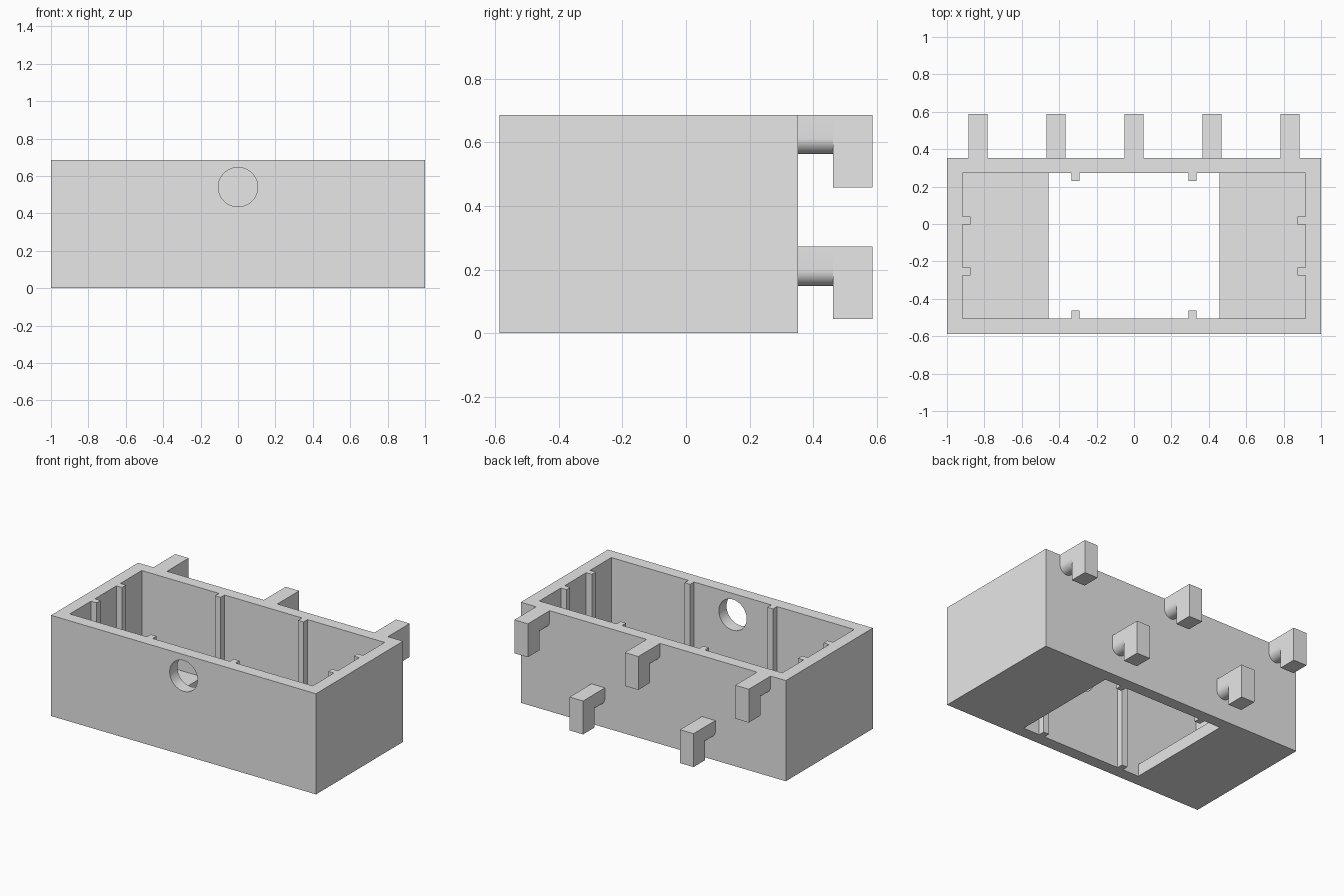
import bpy, bmesh, math
from mathutils import Vector

cube = bpy.data.objects.get("Cube")
if cube:
    bpy.data.objects.remove(cube, do_unlink=True)

# Main dimensions
HEIGHT = 0.687
FRONT, BACK, HOOK_END = -0.587, 0.352, 0.587
WALL = 0.083
IN_X, IN_FRONT, IN_BACK = 1 - WALL, FRONT + WALL, BACK - WALL + 0.003
OPENING = 0.457
MID_Y = (FRONT + BACK) / 2

grey = bpy.data.materials.new("light grey")
grey.use_nodes = True
grey.diffuse_color = (0.8, 0.8, 0.8, 1)
grey.node_tree.nodes["Principled BSDF"].inputs["Base Color"].default_value = grey.diffuse_color


def prism(bm, profile, y0, y1):
    """Extrude an (x, z) outline from y0 to y1."""
    face = bm.faces.new([bm.verts.new((x, y0, z)) for x, z in profile])
    new = bmesh.ops.extrude_face_region(bm, geom=[face])["geom"]
    verts = [g for g in new if isinstance(g, bmesh.types.BMVert)]
    bmesh.ops.translate(bm, vec=Vector((0, y1 - y0, 0)), verts=verts)


def rect(x0, x1, z0, z1):
    return [(x0, z0), (x1, z0), (x1, z1), (x0, z1)]


def arc(cx, cz, r, start, end, steps):
    angles = [start + (end - start) * i / steps for i in range(steps + 1)]
    return [(cx + r * math.cos(a), cz + r * math.sin(a)) for a in angles]


def build(name, prisms):
    bm = bmesh.new()
    for profile, y0, y1 in prisms:
        prism(bm, profile, y0, y1)
    bmesh.ops.recalc_face_normals(bm, faces=bm.faces)
    mesh = bpy.data.meshes.new(name)
    bm.to_mesh(mesh)
    bm.free()
    mesh.materials.append(grey)
    obj = bpy.data.objects.new(name, mesh)
    bpy.context.collection.objects.link(obj)
    return obj


def activate(obj):
    bpy.ops.object.select_all(action="DESELECT")
    obj.select_set(True)
    bpy.context.view_layer.objects.active = obj


def cut(obj, cutter):
    mod = obj.modifiers.new("cut", "BOOLEAN")
    mod.operation, mod.solver, mod.object = "DIFFERENCE", "EXACT", cutter
    activate(obj)
    bpy.ops.object.modifier_apply(modifier=mod.name)
    bpy.data.objects.remove(cutter, do_unlink=True)


def smooth(obj):
    activate(obj)
    bpy.ops.object.shade_smooth_by_angle(angle=math.radians(30))


# Tray with a cavity, an open middle floor and a round port in the front wall
tray = build("tray", [(rect(-1, 1, 0, HEIGHT), FRONT, BACK)])
cavity = [(-OPENING, -0.1), (OPENING, -0.1), (OPENING, WALL), (IN_X, WALL),
          (IN_X, 1), (-IN_X, 1), (-IN_X, WALL), (-OPENING, WALL)]
cut(tray, build("cavity_cutter", [(cavity, IN_FRONT, IN_BACK)]))
port = arc(0, 0.541, 0.105, 0, math.tau, 64)[:-1]
cut(tray, build("port_cutter", [(port, FRONT - 0.1, IN_FRONT + 0.1)]))
smooth(tray)

# Guide ribs inside the walls
RIB = 0.042
for side, sx in (("left", 1), ("right", -1)):
    x = sx * 0.313
    long_rib = rect(x - RIB / 2, x + RIB / 2, 0, HEIGHT)
    build(f"front_rib_{side}", [(long_rib, IN_FRONT, IN_FRONT + RIB)])
    build(f"back_rib_{side}", [(long_rib, IN_BACK - RIB, IN_BACK)])
    x0, x1 = sorted((sx * IN_X, sx * (IN_X - RIB)))
    for end, sy in (("front", -1), ("back", 1)):
        y = MID_Y + sy * 0.137
        build(f"{side}_wall_rib_{end}",
              [(rect(x0, x1, WALL, HEIGHT), y - RIB / 2, y + RIB / 2)])

# Hooks on the back: arm with a half-round underside and a hanging tab
HALF = 0.051
NECK = 0.463


def hook(name, x, top):
    arm = [(x + HALF, top), (x - HALF, top)]
    arm += arc(x, top - 0.124 + HALF, HALF, math.pi, math.tau, 20)
    tab = rect(x - HALF, x + HALF, top - 0.228, top)
    smooth(build(name, [(arm, BACK, NECK), (tab, NECK, HOOK_END)]))


for name, x in (("right", -0.834), ("middle", 0), ("left", 0.834)):
    hook(f"upper_hook_{name}", x, HEIGHT)
for name, x in (("right", -0.417), ("left", 0.417)):
    hook(f"lower_hook_{name}", x, 0.272)
